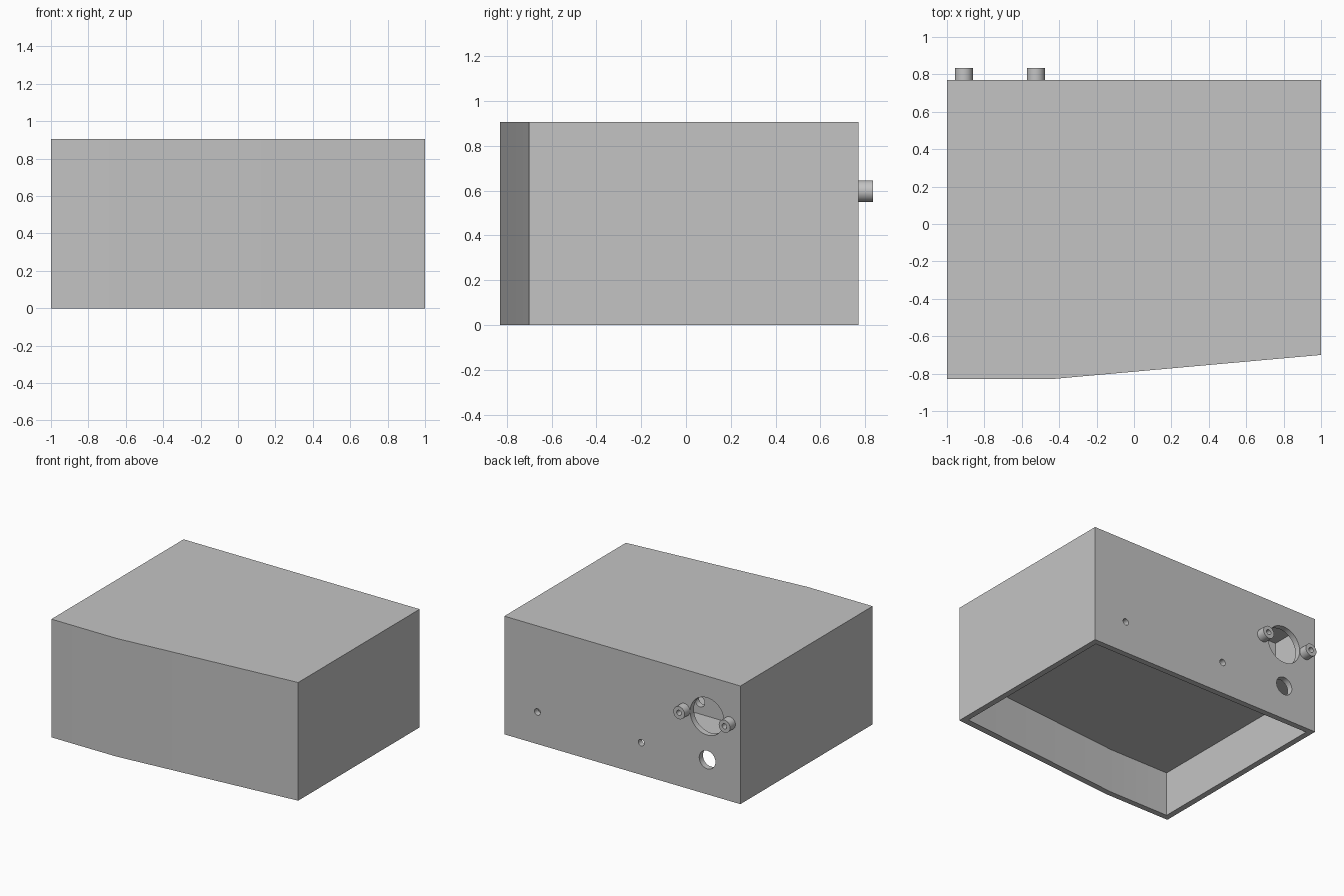
import bpy
import bmesh
from math import radians
from mathutils import Matrix, Vector

cube = bpy.data.objects.get("Cube")
if cube:
    bpy.data.objects.remove(cube, do_unlink=True)

WALL = 0.045
BACK = 0.77            # outer back face
HEIGHT = 0.905
SHELF = 0.34           # underside of the inner shelf
PARTITION = 0.395      # back face of the inner partition

grey = bpy.data.materials.new("plain_grey")
grey.use_nodes = True
grey.diffuse_color = (0.55, 0.55, 0.55, 1)
grey.node_tree.nodes["Principled BSDF"].inputs["Base Color"].default_value = grey.diffuse_color


def make_object(name, bm):
    bmesh.ops.recalc_face_normals(bm, faces=bm.faces)
    mesh = bpy.data.meshes.new(name)
    bm.to_mesh(mesh)
    bm.free()
    mesh.materials.append(grey)
    obj = bpy.data.objects.new(name, mesh)
    bpy.context.collection.objects.link(obj)
    return obj


def prism(name, outline, z0, z1):
    bm = bmesh.new()
    face = bm.faces.new([bm.verts.new((x, y, z0)) for x, y in outline])
    top = bmesh.ops.extrude_face_region(bm, geom=[face])["geom"]
    verts = [v for v in top if isinstance(v, bmesh.types.BMVert)]
    bmesh.ops.translate(bm, verts=verts, vec=Vector((0, 0, z1 - z0)))
    return make_object(name, bm)


def rod(name, x, z, radius, y0, y1, sides=40):
    bm = bmesh.new()
    place = Matrix.Translation((x, (y0 + y1) / 2, z)) @ Matrix.Rotation(radians(90), 4, "X")
    bmesh.ops.create_cone(bm, cap_ends=True, segments=sides, radius1=radius,
                          radius2=radius, depth=y1 - y0, matrix=place)
    return make_object(name, bm)


def activate(obj):
    bpy.ops.object.select_all(action="DESELECT")
    obj.select_set(True)
    bpy.context.view_layer.objects.active = obj


def cut(obj, cutter):
    cutter.hide_render = True
    activate(obj)
    mod = obj.modifiers.new("cut", "BOOLEAN")
    mod.operation = "DIFFERENCE"
    mod.solver = "EXACT"
    mod.object = cutter
    bpy.ops.object.modifier_apply(modifier=mod.name)
    bpy.data.objects.remove(cutter, do_unlink=True)


def smooth(obj):
    activate(obj)
    bpy.ops.object.shade_smooth_by_angle(angle=radians(30))


def outline(inset, back):
    # plan with a front that tapers back towards the left side
    e = 1 - inset
    return [(-e, back), (-e, -0.83 + inset), (-0.45, -0.83 + inset),
            (e, -0.70 + inset), (e, back)]


# Enclosure with an open base and two closed upper chambers
box = prism("enclosure", outline(0, BACK), 0, HEIGHT)
inner = 1 - WALL
cut(box, prism("base_cavity", outline(WALL, BACK - WALL), -0.1, SHELF))
cut(box, prism("front_chamber", outline(WALL, PARTITION - WALL), SHELF + WALL, HEIGHT - WALL))
cut(box, prism("rear_chamber", [(-inner, PARTITION), (inner, PARTITION),
                                (inner, BACK - WALL), (-inner, BACK - WALL)],
               SHELF + WALL, HEIGHT - WALL))

# Back openings: large port, cable hole, two screw holes
for x, z, radius in [(-0.717, 0.597, 0.143), (-0.72, 0.265, 0.069),
                     (0.72, 0.246, 0.025), (-0.16, 0.246, 0.025)]:
    cut(box, rod("opening", x, z, radius, BACK - 2 * WALL, BACK + 0.1))

# Cable hole through the partition
cut(box, rod("partition_hole", -0.395, 0.48, 0.04, PARTITION - 2 * WALL, PARTITION + 0.05))

# Standoffs either side of the port, with screw bores
for name, x in [("inner_standoff", -0.525), ("outer_standoff", -0.91)]:
    post = rod(name, x, 0.597, 0.048, BACK, 0.835)
    cut(post, rod("bore", x, 0.597, 0.02, BACK - 0.05, 0.9, 24))
    smooth(post)
smooth(box)
